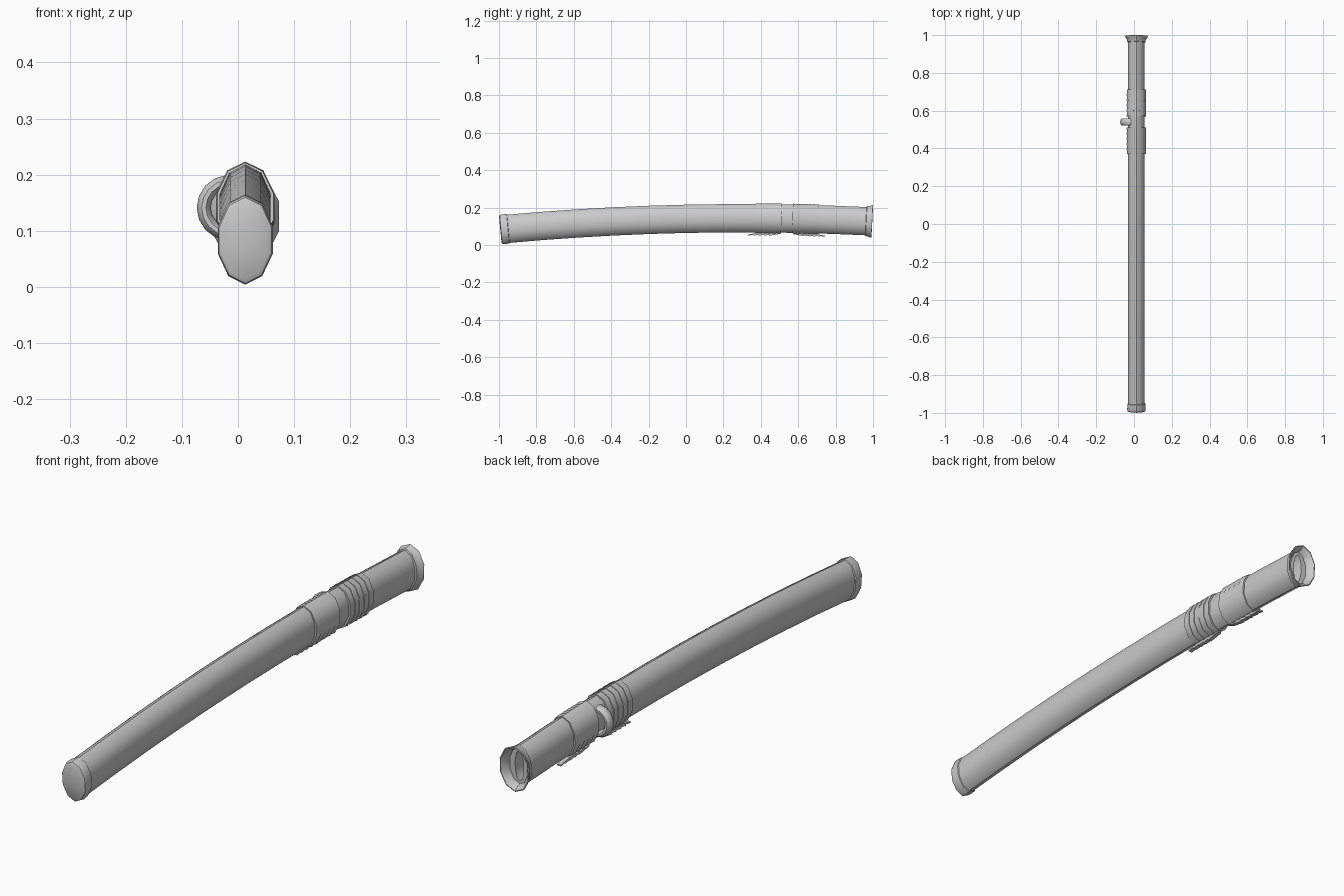
import bpy, bmesh, math
from mathutils import Vector

if "Cube" in bpy.data.objects:
    bpy.data.objects.remove(bpy.data.objects["Cube"])

CX = 0.013      # body axis in x
SIDES = 10


def frame(y):
    """Point on the curved centreline and the in-plane normal there."""
    c = Vector((CX, y, 0.143 - 0.0362 * (y - 0.3) ** 2))
    slope = -0.0724 * (y - 0.3)
    return c, Vector((0, -slope, 1)).normalized()


def finish(name, bm):
    bmesh.ops.recalc_face_normals(bm, faces=bm.faces)
    me = bpy.data.meshes.new(name)
    bm.to_mesh(me)
    bm.free()
    ob = bpy.data.objects.new(name, me)
    bpy.context.collection.objects.link(ob)
    bpy.ops.object.select_all(action='DESELECT')
    ob.select_set(True)
    bpy.context.view_layer.objects.active = ob
    bpy.ops.object.shade_smooth_by_angle(angle=math.radians(42))
    return ob


def loft(bm, stations, cap0=False, cap1=False, closed=False):
    """Skin oval rings given as (y, half width, half height)."""
    rings = []
    for y, sx, sz in stations:
        c, n = frame(y)
        ring = []
        for k in range(SIDES):
            a = math.pi / 2 + 2 * math.pi * k / SIDES
            ring.append(bm.verts.new(c + Vector((sx * math.cos(a), 0, 0)) + n * sz * math.sin(a)))
        rings.append(ring)
    pairs = list(zip(rings, rings[1:]))
    if closed:
        pairs.append((rings[-1], rings[0]))
    for a, b in pairs:
        for k in range(SIDES):
            j = (k + 1) % SIDES
            bm.faces.new((a[k], a[j], b[j], b[k]))
    if cap0:
        bm.faces.new(rings[0])
    if cap1:
        bm.faces.new(rings[-1])


# Long curved sheath tube
bm = bmesh.new()
loft(bm, [(-0.97 + 1.94 * i / 10, 0.046, 0.0755) for i in range(11)])
finish("sheath_body", bm)

# Rounded tip cap
bm = bmesh.new()
loft(bm, [(-0.950, 0.046, 0.075), (-0.952, 0.050, 0.079), (-0.980, 0.0515, 0.080),
          (-0.989, 0.049, 0.077), (-0.993, 0.042, 0.069)], cap1=True)
finish("tip_cap", bm)

# Flared mouth with recessed face and blade slot
bm = bmesh.new()
loft(bm, [(0.962, 0.046, 0.075), (0.964, 0.051, 0.080), (0.978, 0.052, 0.081),
          (0.986, 0.060, 0.085), (0.995, 0.063, 0.087), (0.996, 0.059, 0.083),
          (0.978, 0.043, 0.071), (0.966, 0.041, 0.069), (0.966, 0.018, 0.058),
          (0.80, 0.014, 0.052)], cap1=True)
finish("flared_mouth", bm)

# Two cord wrappings: overlapping, slightly conical turns
for name, start, out in (("rear", 0.37, -1), ("front", 0.57, 1)):
    bm = bmesh.new()
    turns, width = 5, 0.14
    step = width / turns
    for i in range(turns):
        y0 = start + i * step
        y1 = y0 + step
        lo, hi = 0.0, 0.002
        g0, g1 = (lo, hi) if out < 0 else (hi, lo)
        loft(bm, [(y0, 0.047, 0.075), (y0, 0.0525 + g0, 0.0785 + g0),
                  (y1, 0.0525 + g1, 0.0785 + g1), (y1, 0.047, 0.075)], closed=True)
    finish(name + "_cord_wrap", bm)

    # Fanned cord ends under the wrap
    bm = bmesh.new()
    for i in range(turns):
        yc = start + (i + 0.5) * step + out * 0.022
        c, n = frame(yc)
        vs = bmesh.ops.create_cube(bm, size=1)["verts"]
        for v in vs:
            x, y, z = v.co
            # outer end drops slightly away from the sheath
            drop = 0.085 + 0.005 * (y * 2 * out)
            v.co = c + Vector((-0.009 + x * 0.016, y * 0.058, 0)) - n * (drop + z * 0.006)
    finish(name + "_cord_ends", bm)

# Half-loop cord lug on the left side
bm = bmesh.new()
centre = Vector((-0.015, 0.54, 0.141))
loops = []
for i in range(11):
    a = math.radians(75 + 21 * i)
    d = Vector((math.cos(a), 0, math.sin(a)))
    ring = []
    for k in range(10):
        b = 2 * math.pi * k / 10
        ring.append(bm.verts.new(centre + d * (0.046 + 0.0125 * math.cos(b))
                                 + Vector((0, 0.020 * math.sin(b), 0))))
    loops.append(ring)
for a, b in zip(loops, loops[1:]):
    for k in range(10):
        j = (k + 1) % 10
        bm.faces.new((a[k], a[j], b[j], b[k]))
bm.faces.new(loops[0])
bm.faces.new(loops[-1])
finish("cord_lug", bm)
